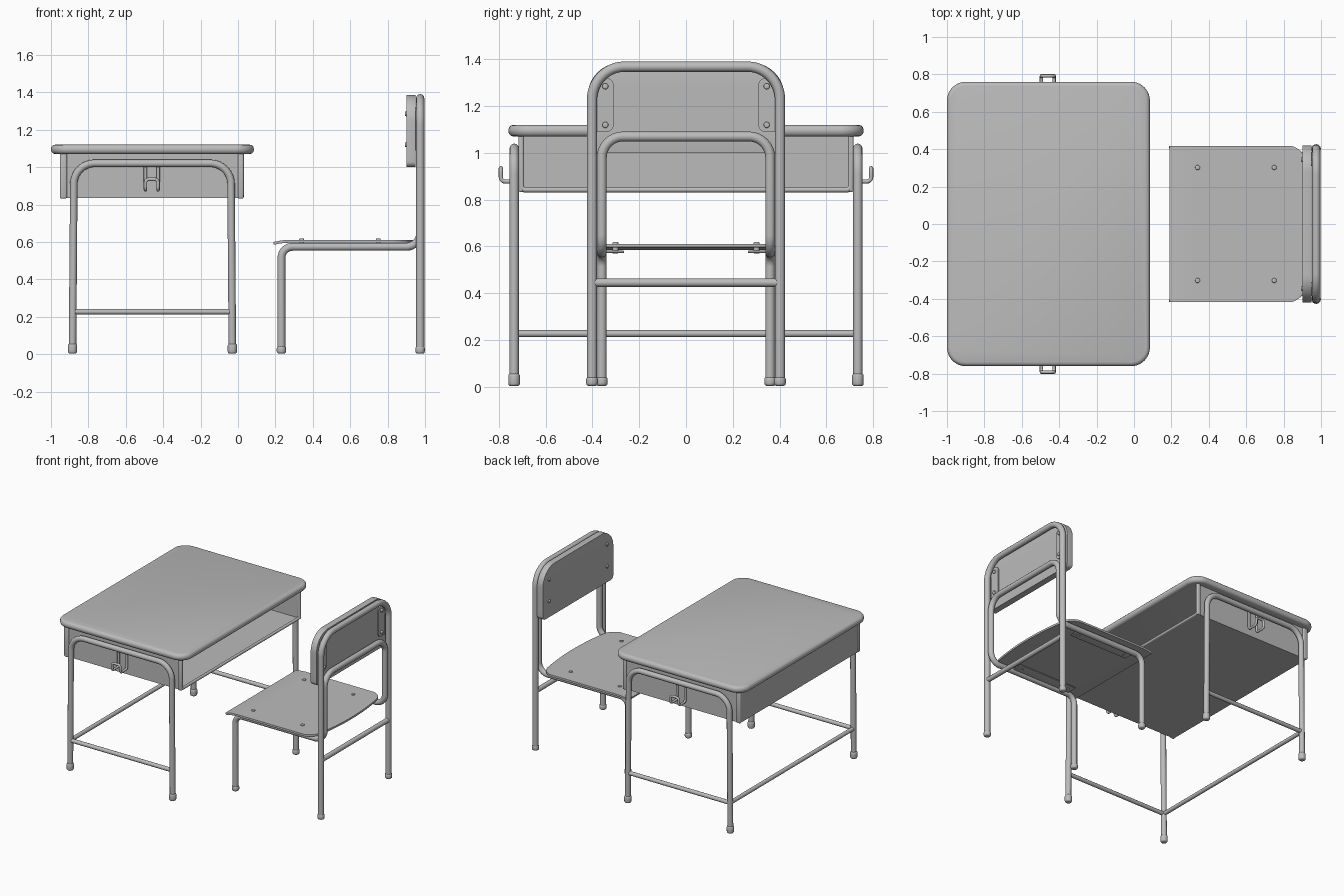
import bpy, bmesh, math
from mathutils import Vector

if "Cube" in bpy.data.objects:
    bpy.data.objects.remove(bpy.data.objects["Cube"])

GREY = bpy.data.materials.new("mid_grey")
GREY.diffuse_color = (0.5, 0.5, 0.5, 1)
GREY.use_nodes = True
GREY.node_tree.nodes["Principled BSDF"].inputs["Base Color"].default_value = GREY.diffuse_color


def finish(ob, bevel=0.0, segs=3):
    """Add the material, apply an optional edge bevel and smooth shading."""
    ob.data.materials.append(GREY)
    bpy.ops.object.select_all(action='DESELECT')
    bpy.context.view_layer.objects.active = ob
    ob.select_set(True)
    if bevel:
        m = ob.modifiers.new("bevel", 'BEVEL')
        m.width, m.segments, m.limit_method = bevel, segs, 'ANGLE'
        m.angle_limit = math.radians(40)
    bpy.ops.object.convert(target='MESH')
    bpy.ops.object.shade_smooth_by_angle(angle=math.radians(40))
    return bpy.context.object


def from_bmesh(name, bm):
    me = bpy.data.meshes.new(name)
    bmesh.ops.recalc_face_normals(bm, faces=bm.faces)
    bm.to_mesh(me)
    bm.free()
    ob = bpy.data.objects.new(name, me)
    bpy.context.collection.objects.link(ob)
    return ob


def tube(name, pts, radius, fillet=0.0, steps=10):
    """Round tube along a path with filleted corners; fillet may be a list."""
    pts = [Vector(p) for p in pts]
    path = [pts[0]]
    for i in range(1, len(pts) - 1):
        p = pts[i]
        r = fillet[i - 1] if isinstance(fillet, list) else fillet
        a, b = (pts[i - 1] - p).normalized(), (pts[i + 1] - p).normalized()
        half = a.angle(b) / 2
        centre = p + (a + b).normalized() * (r / math.sin(half))
        u = p + a * (r / math.tan(half)) - centre
        v = p + b * (r / math.tan(half)) - centre
        path += [centre + (u * (steps - k) + v * k).normalized() * r for k in range(steps + 1)]
    path.append(pts[-1])
    cu = bpy.data.curves.new(name, 'CURVE')
    cu.dimensions = '3D'
    cu.bevel_depth, cu.bevel_resolution, cu.use_fill_caps = radius, 4, True
    sp = cu.splines.new('POLY')
    sp.points.add(len(path) - 1)
    for q, p in zip(sp.points, path):
        q.co = (*p, 1)
    ob = bpy.data.objects.new(name, cu)
    bpy.context.collection.objects.link(ob)
    return finish(ob)


def box(name, x, y, z, bevel=0.0, corner=0.0):
    """Box from ranges; corner rounds the upright edges."""
    x, y, z = sorted(x), sorted(y), sorted(z)
    bm = bmesh.new()
    bmesh.ops.create_cube(bm, size=1)
    for v in bm.verts:
        v.co = [r[0] if c < 0 else r[1] for c, r in zip(v.co, (x, y, z))]
    if corner:
        es = [e for e in bm.edges if abs(e.verts[0].co.z - e.verts[1].co.z) > 1e-4]
        bmesh.ops.bevel(bm, geom=es, offset=corner, segments=10, profile=0.5, affect='EDGES')
    return finish(from_bmesh(name, bm), bevel)


def peg(name, loc, r, depth, axis='Z', bevel=0.005):
    bm = bmesh.new()
    bmesh.ops.create_cone(bm, cap_ends=True, segments=20, radius1=r, radius2=r, depth=depth)
    ob = from_bmesh(name, bm)
    ob.location = loc
    if axis == 'X':
        ob.rotation_euler.y = math.pi / 2
    return finish(ob, bevel)


def sheet(name, half, lo, hi, rows, place, thick, bevel=0.004, cols=64):
    """Bent plate: columns across y, each running from lo(y) to hi(y)."""
    bm = bmesh.new()
    grid = []
    for i in range(cols + 1):
        y = -half * math.cos(math.pi * i / cols)
        grid.append([bm.verts.new(place(y, lo(y) + (hi(y) - lo(y)) * k / rows)) for k in range(rows + 1)])
    for a, b in zip(grid, grid[1:]):
        for k in range(rows):
            bm.faces.new((a[k], b[k], b[k + 1], a[k + 1]))
    ob = from_bmesh(name, bm)
    m = ob.modifiers.new("thickness", 'SOLIDIFY')
    m.thickness, m.offset = thick, 0
    return finish(ob, bevel)


def corner_drop(y, half, r):
    """How far a rounded corner of radius r falls back at y."""
    d = max(0.0, abs(y) - (half - r))
    return r - math.sqrt(max(0.0, r * r - d * d))


# Desk top
box("desk_top", (-1.0, 0.085), (-0.76, 0.76), (1.07, 1.12), bevel=0.022, corner=0.1)

# Storage tray under the top, open towards the chair
bm = bmesh.new()
bmesh.ops.create_cube(bm, size=1)
for v in bm.verts:
    v.co = (-0.947 if v.co.x < 0 else 0.025, 0.706 * (1 if v.co.y > 0 else -1), 0.834 if v.co.z < 0 else 1.075)
bm.normal_update()
bmesh.ops.delete(bm, geom=[f for f in bm.faces if f.normal.x > 0.5 or f.normal.z > 0.5], context='FACES')
tray = from_bmesh("desk_tray", bm)
m = tray.modifiers.new("thickness", 'SOLIDIFY')
m.thickness, m.offset = 0.01, -1
finish(tray)
tube("tray_rim", [(0.02, -0.703, 1.075), (0.02, -0.703, 0.842), (0.02, 0.703, 0.842), (0.02, 0.703, 1.075)], 0.011, 0.015, 5)

# Desk legs, side bars, feet, tray corner strips and bag hooks
for s, side in ((-1, "front"), (1, "back")):
    y = s * 0.735
    tube(side + "_desk_legs", [(-0.885, y, 0.01), (-0.877, y, 1.02), (-0.038, y, 1.02), (-0.03, y, 0.01)], 0.02, 0.11)
    tube(side + "_desk_side_bar", [(-0.88, y, 0.227), (-0.035, y, 0.227)], 0.015)
    for x in (-0.885, -0.03):
        peg(side + "_desk_foot", (x, y, 0.03), 0.025, 0.055, bevel=0.012)
    for x in ((-0.953, -0.915), (0.0, 0.03)):
        box(side + "_tray_corner_strip", x, (s * 0.695, s * 0.716), (0.832, 1.075), bevel=0.008)
    x0, x1, yi, yo = -0.495, -0.427, s * 0.716, s * 0.792
    tube(side + "_bag_hook", [(x0, yi, 1.01), (x0, yi, 0.878), (x0, yo, 0.878), (x0, yo, 0.935),
                              (x1, yo, 0.935), (x1, yo, 0.878), (x1, yi, 0.878), (x1, yi, 1.01)],
         0.009, 0.018, 5)
tube("desk_rear_bar", [(-0.883, -0.735, 0.227), (-0.883, 0.735, 0.227)], 0.015)

# Chair frame: tall back hoop, and inner tube forming front legs, seat rails and lower hoop
X = 0.974
tube("chair_back_hoop", [(X, -0.402, 0.01), (X, -0.402, 1.369), (X, 0.402, 1.369), (X, 0.402, 0.01)], 0.022, 0.14, 14)
y = 0.36
tube("chair_seat_frame", [(0.232, -y, 0.01), (0.232, -y, 0.574), (X, -y, 0.574), (X, -y, 1.07),
                          (X, y, 1.07), (X, y, 0.574), (0.232, y, 0.574), (0.232, y, 0.01)],
     0.021, [0.06, 0.075, 0.09, 0.09, 0.075, 0.06])
tube("chair_rear_bar", [(X, -0.395, 0.445), (X, 0.395, 0.445)], 0.018)

# Seat with a drooping front edge and bowed back edge
def seat_back_edge(y):
    return 0.95 - 0.045 * (y / 0.42) ** 2 - corner_drop(y, 0.42, 0.085)


def seat_place(y, x):
    return (x, y, 0.604 - 0.012 * max(0.0, (0.28 - x) / 0.09) ** 2)


sheet("seat", 0.418, lambda y: 0.19, seat_back_edge, 24, seat_place, 0.015)

# Backrest: thick panel with softened edges
sheet("backrest", 0.42, lambda y: 1.0 + corner_drop(y, 0.42, 0.03), lambda y: 1.385 - corner_drop(y, 0.42, 0.14),
      4, lambda y, z: (0.924, y, z), 0.048, 0.012)

# Chair fittings on both sides
for s, side in ((-1, "front"), (1, "back")):
    for x in (0.232, X):
        peg(side + "_chair_foot", (x, s * (0.36 if x < 0.5 else 0.402), 0.023), 0.025, 0.04, bevel=0.012)
    box(side + "_seat_bracket", (0.30, 0.79), (s * 0.265, s * 0.35), (0.572, 0.582), bevel=0.003)
    for x in (0.34, 0.75):
        peg(side + "_seat_bolt", (x, s * 0.302, 0.594), 0.013, 0.05)
    # Backrest mounting plate with rounded inner corners
    bm = bmesh.new()
    outline = [(0.385, 1.09), (0.385, 1.32)]
    for cz, a0 in ((1.29, 90), (1.12, 180)):
        outline += [(0.34 + 0.03 * math.cos(math.radians(a0 + t)), cz + 0.03 * math.sin(math.radians(a0 + t)))
                    for t in range(0, 91, 15)]
    f = bm.faces.new([bm.verts.new((0.940, s * a, b)) for a, b in outline])
    r = bmesh.ops.extrude_face_region(bm, geom=[f])
    for v in r['geom']:
        if isinstance(v, bmesh.types.BMVert):
            v.co.x += 0.016
    finish(from_bmesh(side + "_backrest_plate", bm))
    for z in (1.12, 1.285):
        peg(side + "_backrest_bolt", (0.93, s * 0.345, z), 0.013, 0.075, 'X')
